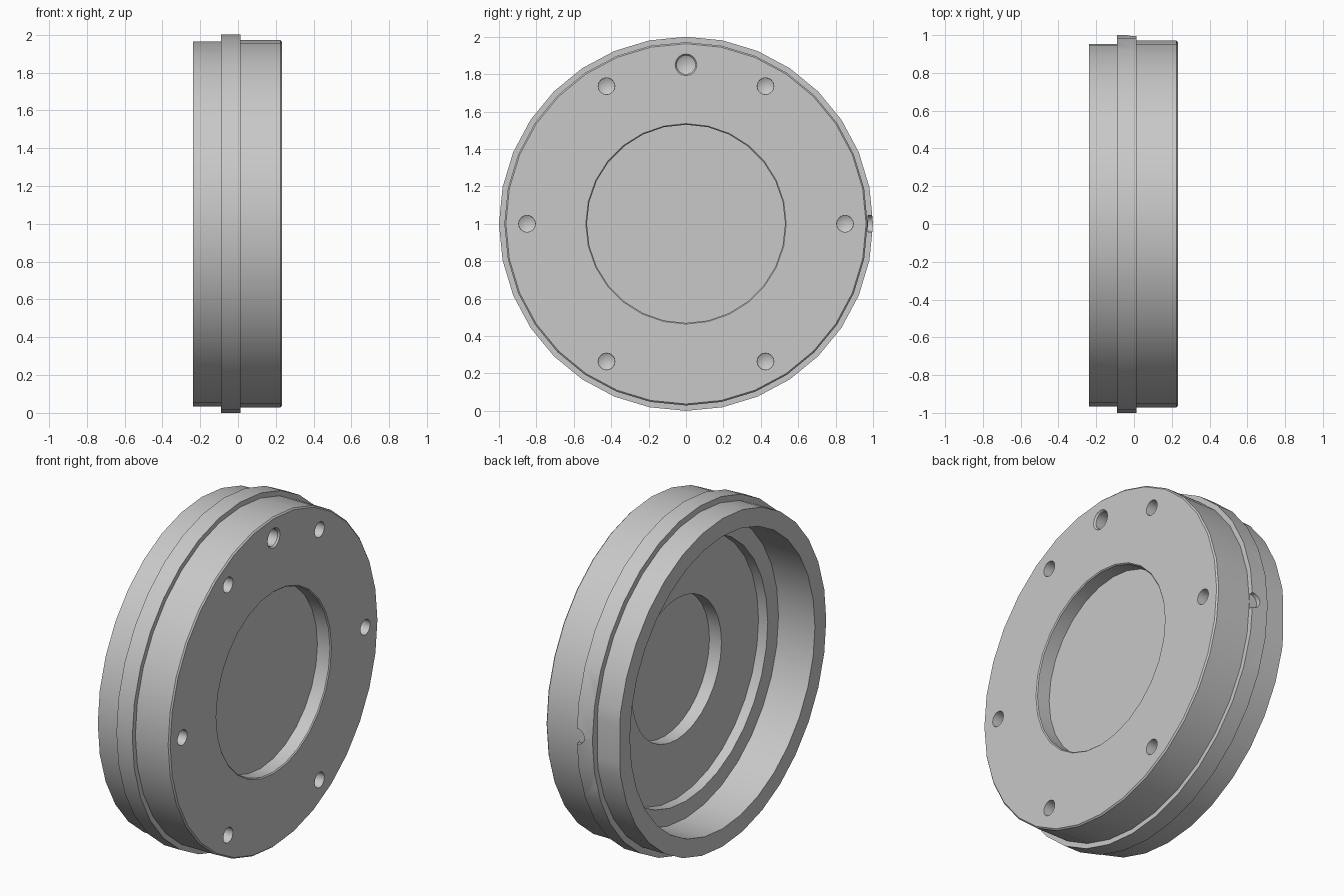
import bpy, bmesh, math
from mathutils import Matrix, Vector

cube = bpy.data.objects.get("Cube")
if cube:
    bpy.data.objects.remove(cube, do_unlink=True)

grey = bpy.data.materials.new("machined grey")
grey.use_nodes = True
grey.diffuse_color = (0.58, 0.58, 0.58, 1)
grey.node_tree.nodes["Principled BSDF"].inputs["Base Color"].default_value = (0.58, 0.58, 0.58, 1)

CENTRE = Vector((0, 0, 1))


def add_mesh(name, bm):
    bmesh.ops.recalc_face_normals(bm, faces=bm.faces)
    mesh = bpy.data.meshes.new(name)
    bm.to_mesh(mesh)
    bm.free()
    mesh.materials.append(grey)
    obj = bpy.data.objects.new(name, mesh)
    bpy.context.collection.objects.link(obj)
    return obj


def lathe(name, profile, sides, matrix):
    """Revolve (along x, radius) points about the x axis; ends lie on the axis."""
    bm = bmesh.new()
    rings = []
    for x, r in profile:
        if r == 0:
            rings.append([bm.verts.new((x, 0, 0))] * sides)
        else:
            rings.append([bm.verts.new((x, r * math.cos(a), r * math.sin(a)))
                          for a in (math.tau * i / sides for i in range(sides))])
    for low, high in zip(rings, rings[1:]):
        for i in range(sides):
            j = (i + 1) % sides
            corners = list(dict.fromkeys((low[i], low[j], high[j], high[i])))
            bm.faces.new(corners)
    bm.transform(matrix)
    return add_mesh(name, bm)


def box(name, low, high):
    low, high = Vector(low), Vector(high)
    bm = bmesh.new()
    bmesh.ops.create_cube(bm, size=1)
    bm.transform(Matrix.Translation((low + high) / 2) @ Matrix.Diagonal((*(high - low), 1)))
    return add_mesh(name, bm)


def cut(target, cutter):
    mod = target.modifiers.new("cut", "BOOLEAN")
    mod.operation = "DIFFERENCE"
    mod.solver = "EXACT"
    mod.object = cutter
    bpy.context.view_layer.objects.active = target
    bpy.ops.object.modifier_apply(modifier=mod.name)
    bpy.data.objects.remove(cutter, do_unlink=True)


BACK, FRONT = -0.237, 0.233
axis = Matrix.Translation(CENTRE)

# Flanged cover with its stepped cavity on the back
cover = lathe("flanged_cover", [
    (FRONT, 0), (FRONT, 0.963), (FRONT - 0.008, 0.971),
    (0.012, 0.971), (0.012, 1.0), (-0.091, 1.0), (-0.091, 0.965),
    (BACK, 0.965), (BACK, 0.86), (0, 0.86), (0, 0.76), (0.06, 0.76),
    (0.06, 0.415), (0.138, 0.415), (0.138, 0)], 32, axis)

# Round pocket in the outer face
cut(cover, lathe("pocket_cutter", [
    (0.146, 0), (0.146, 0.53), (FRONT - 0.006, 0.53), (FRONT, 0.536),
    (0.3, 0.536), (0.3, 0)], 28, axis))


# Blind drilled holes with conical tips
def drill(angle, radius, distance, mouth):
    place = Matrix.Translation(CENTRE + Vector((0, distance * math.cos(angle), distance * math.sin(angle))))
    cut(cover, lathe("drill_cutter", [
        (0.09, 0), (0.115, radius), (FRONT - 0.01, radius), (FRONT, mouth),
        (0.3, mouth), (0.3, 0)], 16, place))


for k in range(6):
    drill(math.radians(60 * k), 0.044, 0.85, 0.045)
drill(math.pi / 2, 0.05, 0.85, 0.058)

# Locating notch in the flange edge
turn = Matrix.Rotation(math.pi / 2, 4, "Z")
cut(cover, lathe("notch_cutter", [(0.973, 0), (0.973, 0.045), (1.1, 0.045), (1.1, 0)], 16,
                 Matrix.Translation((0.008, 0, 1)) @ turn))

# Flat on the rear collar
cut(cover, box("flat_cutter", (-0.4, 0.954, 0.5), (-0.091, 1.2, 1.5)))

bpy.ops.object.select_all(action="DESELECT")
cover.select_set(True)
bpy.context.view_layer.objects.active = cover
bpy.ops.object.shade_smooth_by_angle(angle=math.radians(25))
